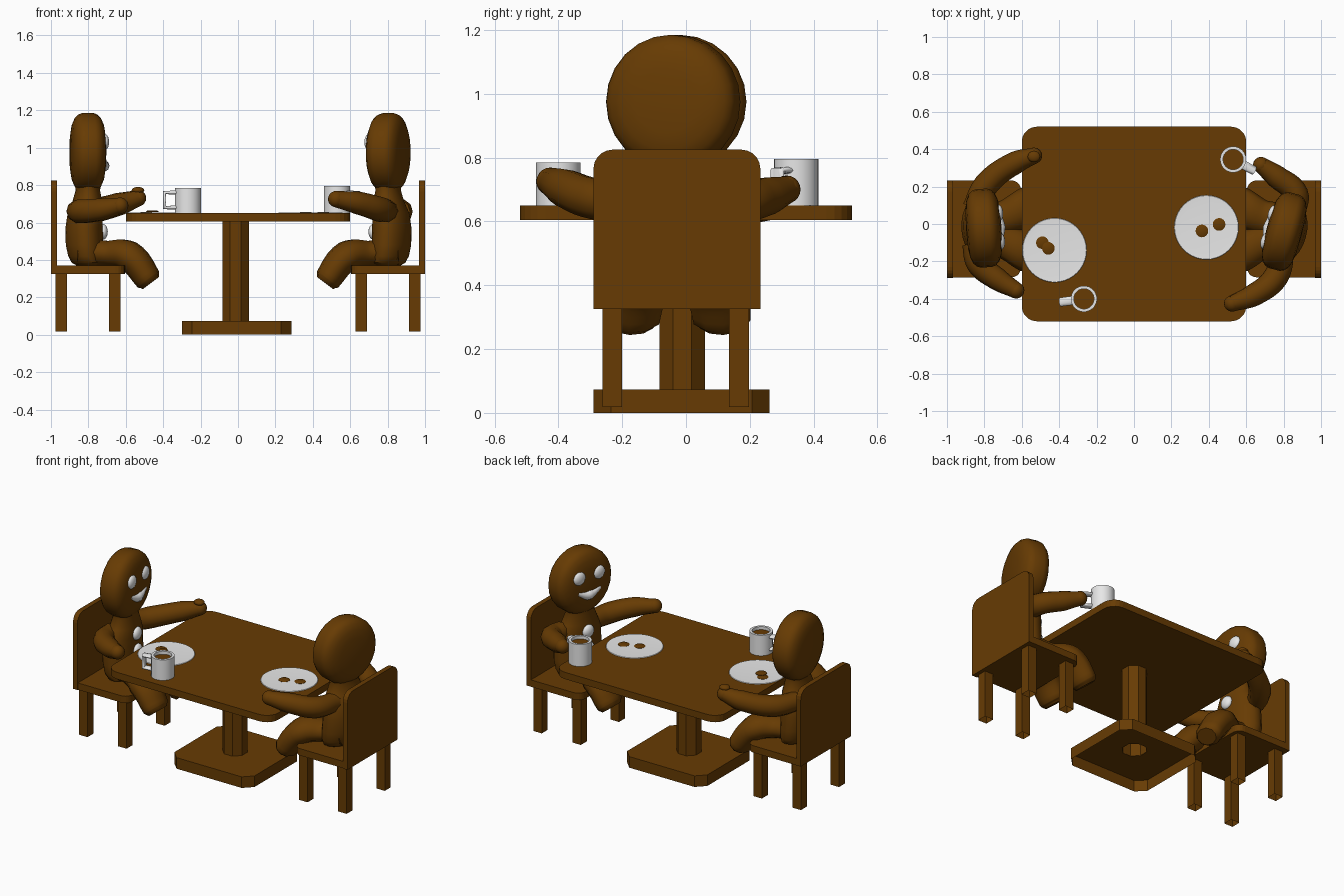
import bpy, bmesh
from math import pi, radians, cos, sin
from mathutils import Matrix, Vector

if "Cube" in bpy.data.objects:
    bpy.data.objects.remove(bpy.data.objects["Cube"])


def make_material(name, rgb):
    mat = bpy.data.materials.new(name)
    mat.use_nodes = True
    color = (*rgb, 1)
    mat.diffuse_color = color
    mat.node_tree.nodes["Principled BSDF"].inputs["Base Color"].default_value = color
    return mat


BROWN = make_material("gingerbread brown", (0.135, 0.044, 0.001))
WHITE = make_material("icing white", (0.8, 0.8, 0.8))


def place(x, y, z=0, yaw=0):
    return Matrix.Translation((x, y, z)) @ Matrix.Rotation(radians(yaw), 4, 'Z')


def widen(factor):
    return Matrix.Diagonal((1, factor, 1, 1))


def activate(obj):
    bpy.ops.object.select_all(action='DESELECT')
    obj.select_set(True)
    bpy.context.view_layer.objects.active = obj


def finish(name, bm, mat, matrix=Matrix(), smooth=True):
    bmesh.ops.recalc_face_normals(bm, faces=bm.faces)
    mesh = bpy.data.meshes.new(name)
    bm.to_mesh(mesh)
    bm.free()
    mesh.materials.append(mat)
    obj = bpy.data.objects.new(name, mesh)
    bpy.context.collection.objects.link(obj)
    obj.matrix_world = matrix
    if smooth:
        activate(obj)
        bpy.ops.object.shade_smooth_by_angle(angle=radians(40))
    return obj


def slab(name, matrix, low, high, depth, radii, segments=5, open_bottom=False):
    """Rectangle with its own radius at each corner, extruded along local z."""
    bm = bmesh.new()
    verts = []
    corners = ((0, 0), (1, 0), (1, 1), (0, 1))
    for k, ((i, j), r) in enumerate(zip(corners, radii)):
        u = (low[0] + r, high[0] - r)[i]
        v = (low[1] + r, high[1] - r)[j]
        steps = segments if r else 0
        for n in range(steps + 1):
            t = pi + pi / 2 * (k + (n / steps if steps else 0))
            verts.append(bm.verts.new((u + r * cos(t), v + r * sin(t), 0)))
    base = bm.faces.new(verts)
    new = bmesh.ops.extrude_face_region(bm, geom=[base], use_keep_orig=True)["geom"]
    top = [g for g in new if isinstance(g, bmesh.types.BMVert)]
    bmesh.ops.translate(bm, vec=(0, 0, depth), verts=top)
    if open_bottom:
        bmesh.ops.delete(bm, geom=[base], context='FACES_ONLY')
    return finish(name, bm, BROWN, matrix, smooth=False)


def lathe(name, profile, mat, matrix, steps=32):
    """Turn a (radius, height) profile about the local z axis."""
    bm = bmesh.new()
    verts = [bm.verts.new((r, 0, z)) for r, z in profile]
    edges = [bm.edges.new(pair) for pair in zip(verts, verts[1:])]
    bmesh.ops.spin(bm, geom=verts + edges, cent=(0, 0, 0), axis=(0, 0, 1),
                   angle=2 * pi, steps=steps)
    bmesh.ops.remove_doubles(bm, verts=bm.verts, dist=0.0002)
    return finish(name, bm, mat, matrix)


def blob(name, matrix, size, mat):
    bm = bmesh.new()
    bmesh.ops.create_uvsphere(bm, u_segments=16, v_segments=10, radius=1)
    bmesh.ops.scale(bm, vec=size, verts=bm.verts)
    finish(name, bm, mat, matrix)


def tube(name, points, radii, mat, matrix=Matrix(), kind='BEZIER'):
    curve = bpy.data.curves.new(name, 'CURVE')
    curve.dimensions = '3D'
    curve.bevel_depth = 1
    curve.bevel_resolution = 3
    curve.resolution_u = 6
    curve.use_fill_caps = True
    spline = curve.splines.new(kind)
    pts = spline.bezier_points if kind == 'BEZIER' else spline.points
    pts.add(len(points) - 1)
    for p, co, r in zip(pts, points, radii):
        p.co = co if kind == 'BEZIER' else (*co, 1)
        p.radius = r
        if kind == 'BEZIER':
            p.handle_left_type = p.handle_right_type = 'AUTO'
    curve.materials.append(mat)
    obj = bpy.data.objects.new(name, curve)
    bpy.context.collection.objects.link(obj)
    obj.matrix_world = matrix
    activate(obj)
    bpy.ops.object.convert(target='MESH')
    bpy.ops.object.shade_smooth_by_angle(angle=radians(45))


# Table: the base is a shell, open below, with a hollow post standing in its hole
slab("table_top", place(0, 0, 0.605), (-0.6, -0.52), (0.6, 0.52), 0.045, [0.08] * 4)
base = slab("table_base", Matrix(), (-0.3, -0.29), (0.285, 0.262), 0.073, [0.055] * 4, 1)
centre = Vector((-0.013, -0.012, 0))
post = place(*centre, 22.5)
lathe("table_pedestal", [(0.077, 0.072), (0.077, 0.61)], BROWN, post, 8)
cutter = lathe("hole_cutter", [(0, -0.1), (0.075, -0.1), (0.075, 0.2), (0, 0.2)],
               BROWN, post, 8)
cut = base.modifiers.new("hole", 'BOOLEAN')
cut.object = cutter
activate(base)
bpy.ops.object.modifier_apply(modifier=cut.name)
bpy.data.objects.remove(cutter)
bm = bmesh.new()
bm.from_mesh(base.data)
inner = [f for f in bm.faces if f.normal.z < -0.5 or
         (abs(f.normal.z) < 0.5 and (f.calc_center_median() - centre).xy.length < 0.1)]
bmesh.ops.delete(bm, geom=inner, context='FACES')
bm.to_mesh(base.data)
bm.free()

# Chairs, one at each end
SIDEWAYS = Matrix(((0, 0, 1, 0), (1, 0, 0, 0), (0, 1, 0, 0), (0, 0, 0, 1)))
for s, label in ((-1, "right"), (1, "left")):
    slab(label + "_chair_back", place(0.968 if s > 0 else -1, 0) @ SIDEWAYS,
         (-0.29, 0.325), (0.233, 0.825), 0.032, (0, 0, 0.06, 0.06))
    x1, x2 = sorted((s * 0.605, s * 0.97))
    r1, r2 = (0.05, 0) if s > 0 else (0, 0.05)
    slab(label + "_chair_seat", place(0, 0, 0.325), (x1, -0.285), (x2, 0.233), 0.045,
         (r1, r2, r2, r1))
    for x in (0.66, 0.945):
        for y in (-0.231, 0.166):
            slab(label + "_chair_leg", place(s * x, y, 0.018), (-0.031, -0.031),
                 (0.031, 0.031), 0.31, [0] * 4, open_bottom=True)


def torso(name, matrix):
    # Rings of height, forward offset, half width, half depth
    rings = [(0.88, 0, 0.13, 0.08), (0.82, 0, 0.108, 0.07), (0.77, 0, 0.1, 0.066),
             (0.71, -0.003, 0.125, 0.08),
             (0.65, -0.015, 0.16, 0.093), (0.57, -0.02, 0.165, 0.1),
             (0.48, -0.018, 0.17, 0.1), (0.42, -0.01, 0.165, 0.095),
             (0.385, -0.003, 0.15, 0.083), (0.37, 0, 0.12, 0.06)]
    bm = bmesh.new()
    n = 24
    loops = []
    for z, x, w, d in rings:
        angles = [2 * pi * i / n for i in range(n)]
        loops.append([bm.verts.new((x + d * cos(t), w * sin(t), z)) for t in angles])
    for up, low in zip(loops, loops[1:]):
        for i in range(n):
            j = (i + 1) % n
            bm.faces.new((up[i], up[j], low[j], low[i]))
    bm.faces.new(loops[0])
    bm.faces.new(loops[-1])
    finish(name, bm, BROWN, matrix)


def figure(label, s, yaw, centre_y):
    m = place(s * 0.803, centre_y, 0, yaw)
    # Head: thick rounded biscuit disc
    half = [(0, 0.095), (0.1, 0.092), (0.15, 0.084), (0.185, 0.069), (0.203, 0.05), (0.21, 0.03)]
    profile = half + [(r, -h) for r, h in reversed(half)]
    lathe(label + "_head", profile, BROWN,
          m @ Matrix.Translation((0, 0, 0.975)) @ Matrix.Rotation(pi / 2, 4, 'Y'), 24)
    torso(label + "_torso", m)
    # Icing face and buttons
    for y in (-0.076, 0.076):
        blob(label + "_eye", m @ Matrix.Translation((0.086, y, 1.03)),
             (0.023, 0.045, 0.043), WHITE)
    tube(label + "_mouth", [(0.082, -0.085, 0.93), (0.084, 0, 0.903), (0.082, 0.085, 0.93)],
         (0.014, 0.032, 0.014), WHITE, m)
    for x, z in ((0.078, 0.66), (0.082, 0.55)):
        blob(label + "_button", m @ Matrix.Translation((x, 0, z)),
             (0.025, 0.042, 0.042), WHITE)
    # Flat bent legs that splay over the seat edge
    for side in (-1, 1):
        path = [(s * x, side * y, z) for x, y, z in
                ((0.85, 0.035, 0.445), (0.7, 0.05, 0.435), (0.585, 0.088, 0.42),
                 (0.48, 0.108, 0.297), (0.465, 0.108, 0.277))]
        tube(label + "_leg", path, (0.075, 0.07, 0.085, 0.072, 0.055), BROWN,
             place(0, -0.03) @ widen(1.3))


def arm(name, path):
    tube(name, path, (0.06, 0.067, 0.061, 0.044), BROWN)
    blob(name + "_hand", Matrix.Translation(path[-1]), (0.044, 0.044, 0.044), BROWN)


figure("right_figure", -1, 4, -0.022)
figure("left_figure", 1, 165, -0.04)
arm("right_figure_far_arm", [(-0.86, 0.08, 0.66), (-0.79, 0.21, 0.66),
                             (-0.63, 0.33, 0.7), (-0.535, 0.365, 0.73)])
arm("right_figure_near_arm", [(-0.86, -0.1, 0.66), (-0.83, -0.21, 0.66),
                              (-0.73, -0.295, 0.67), (-0.63, -0.355, 0.69)])
arm("left_figure_far_arm", [(0.86, 0.07, 0.66), (0.865, 0.16, 0.66),
                            (0.76, 0.255, 0.68), (0.68, 0.315, 0.7)])
arm("left_figure_near_arm", [(0.8, -0.13, 0.66), (0.76, -0.28, 0.67),
                             (0.64, -0.38, 0.705), (0.525, -0.425, 0.725)])
blob("held_cookie", place(-0.535, 0.36, 0.772), (0.034, 0.03, 0.018), BROWN)


def cookie(x, y, z):
    lathe("cookie", [(0, 0), (0.034, 0), (0.034, 0.004), (0.027, 0.008), (0, 0.008)],
          BROWN, place(x, y, z), 16)


def dinner_plate(x, y):
    lathe("dinner_plate", [(0, 0), (0.12, 0), (0.172, 0.006), (0.17, 0.009),
                           (0.135, 0.0068), (0, 0.0068)], WHITE, place(x, y, 0.645), 40)


def mug(x, y, height, yaw):
    m = place(x, y, 0.65, yaw)
    r, inner = 0.07, 0.054
    lathe("mug", [(0, 0), (r, 0), (r, height), (inner, height), (inner, 0.02), (0, 0.02)],
          WHITE, m, 24)
    lathe("mug_drink", [(0, height - 0.02), (inner, height - 0.02)], BROWN, m, 24)
    tube("mug_handle", [(0.06, 0, 0.11), (0.126, 0, 0.11), (0.126, 0, 0.03), (0.06, 0, 0.03)],
         [0.012] * 4, WHITE, m @ widen(2), 'POLY')


# Tableware
dinner_plate(-0.425, -0.14)
dinner_plate(0.387, -0.018)
for spot in ((-0.49, -0.1, 0.649), (-0.458, -0.13, 0.655), (0.363, -0.037, 0.649),
             (0.455, -0.002, 0.649)):
    cookie(*spot)
mug(-0.268, -0.4, 0.135, 188)
mug(0.53, 0.345, 0.145, -28)
